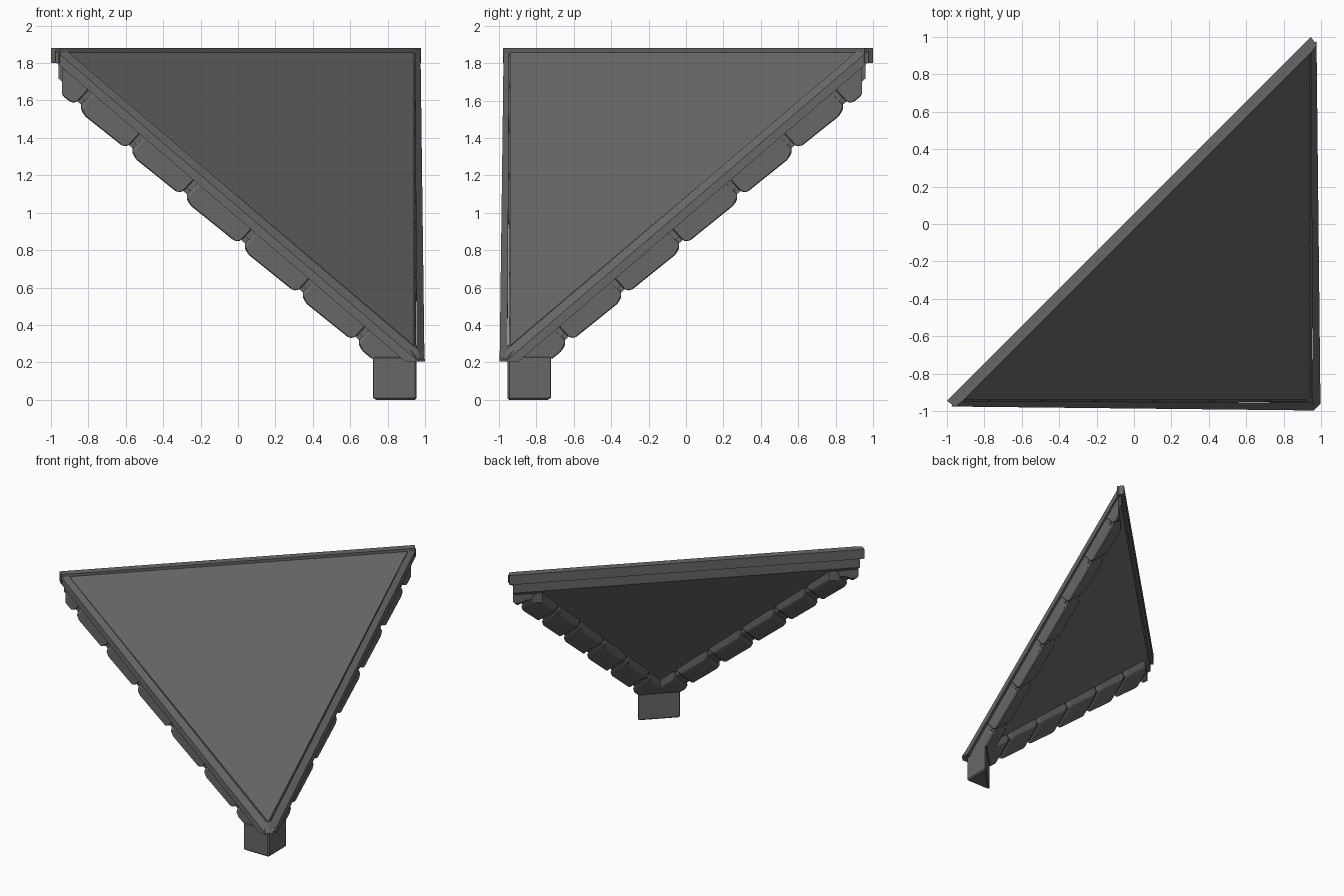
import bpy, bmesh
from mathutils import Vector

if "Cube" in bpy.data.objects:
    bpy.data.objects.remove(bpy.data.objects["Cube"])

stone = bpy.data.materials.new("dark_grey_stone")
stone.diffuse_color = (0.137, 0.137, 0.137, 1)
stone.use_nodes = True
stone.node_tree.nodes["Principled BSDF"].inputs["Base Color"].default_value = stone.diffuse_color


def slope(x, y):
    """Height of the sloping roof plane above a point in plan."""
    return 1.891 - 0.847 * (x - y)


def prism(bottom, top):
    bm = bmesh.new()
    b = [bm.verts.new(p) for p in bottom]
    t = [bm.verts.new(p) for p in top]
    bm.faces.new(b[::-1])
    bm.faces.new(t)
    for i in range(len(b)):
        j = (i + 1) % len(b)
        bm.faces.new((b[i], b[j], t[j], t[i]))
    bmesh.ops.recalc_face_normals(bm, faces=bm.faces)
    return bm


def bevel(bm, w):
    bmesh.ops.bevel(bm, geom=bm.edges[:], offset=w, segments=1, affect='EDGES', profile=0.5)


def cut(bm, co, no):
    """Remove everything on the side the normal points to, and cap."""
    r = bmesh.ops.bisect_plane(bm, geom=bm.verts[:] + bm.edges[:] + bm.faces[:],
                               plane_co=co, plane_no=no, clear_outer=True)
    edges = [e for e in r['geom_cut'] if isinstance(e, bmesh.types.BMEdge)]
    if edges:
        bmesh.ops.holes_fill(bm, edges=edges, sides=0)


def finish(bm, name, mirrored=False):
    def add(n):
        bmesh.ops.recalc_face_normals(bm, faces=bm.faces)
        me = bpy.data.meshes.new(n)
        bm.to_mesh(me)
        me.materials.append(stone)
        bpy.context.collection.objects.link(bpy.data.objects.new(n, me))
    add(name)
    if mirrored:  # mirror across the diagonal through the low corner
        for v in bm.verts:
            v.co = Vector((-v.co.y, -v.co.x, v.co.z))
        add(name + "_mirrored")
    bm.free()


MITRE = ((0, 0, 0), (1, 1, 0))
UP = (0, 0, 1)
DOWN = (0, 0, -1)


def back(d):
    return ((d, 0, 0), (-1, 1, 0))


# thick triangular roof panel
tri = [(-0.97, -0.94), (0.94, -0.94), (0.94, 0.97)]
bm = prism([(x, y, slope(x, y) - 0.19) for x, y in tri],
           [(x, y, slope(x, y) - 0.008) for x, y in tri])
cut(bm, (0, 0, 1.87), UP)
cut(bm, *back(-0.02))
finish(bm, "roof_panel")

# edge rims along both sloping sides
plan = [(-1.1, -0.974), (1.1, -0.998), (1.1, -0.955), (-1.1, -0.945)]
drop = [0.025, 0.025, 0, 0]
bm = prism([(x, y, slope(x, y) - 0.085) for x, y in plan],
           [(x, y, slope(x, y) - d) for (x, y), d in zip(plan, drop)])
cut(bm, *MITRE)
cut(bm, *back(0.0))
cut(bm, (0, 0, 1.88), UP)
cut(bm, (0, 0, 0.205), DOWN)
cut(bm, (0.975, -0.975, 0), (1, -1, 0))
finish(bm, "edge_rim", True)

# low corner cap where the rims meet
cap = [(0.9, -0.97), (0.96, -0.998), (0.998, -0.96), (0.97, -0.9)]
bm = prism([(x, y, 0.205) for x, y in cap],
           [(x, y, max(0.215, slope(x, y) - 0.015)) for x, y in cap])
finish(bm, "corner_cap")

# fascia along the top edge with projecting ends
cap = [(-1, -0.945), (-0.955, -0.978), (-0.92, -0.95), (0.95, 0.92), (0.978, 0.955), (0.945, 1)]
bm = prism([(x, y, 1.8) for x, y in cap], [(x, y, 1.88) for x, y in cap])
finish(bm, "top_fascia")

# stones under the sloping edges
joints = [-1.13, -0.85, -0.575, -0.285, 0.025, 0.335, 0.635, 0.97]
for i in range(7):
    a, b = joints[i] + 0.006, joints[i + 1] - 0.006
    y0, y1 = -0.95, -0.79
    outline = [(a, -0.245), (a + 0.02, -0.27), (b - 0.035, -0.26), (b, -0.225),
               (b + 0.09, -0.05), (a + 0.10, -0.05)]
    bm = prism([(x, y0, slope(x, y0) + o) for x, o in outline],
               [(x, y1, slope(x, y1) + o) for x, o in outline])
    bevel(bm, 0.01)
    cut(bm, *back(0.01))
    cut(bm, *MITRE)
    cut(bm, (-0.94, 0, 0), (-1, 0, 0))
    cut(bm, (0, 0, 1.81), UP)
    cut(bm, (0, 0, 0.22), DOWN)
    finish(bm, "edge_stone_%d" % (i + 1), True)

# solid backing behind the stone joints
plan = [(-1.1, -0.93), (1, -0.93), (1, -0.81), (-1.1, -0.81)]
bm = prism([(x, y, slope(x, y) - 0.235) for x, y in plan],
           [(x, y, slope(x, y) - 0.05) for x, y in plan])
cut(bm, *back(0.02))
cut(bm, *MITRE)
cut(bm, (-0.93, 0, 0), (-1, 0, 0))
cut(bm, (0, 0, 1.81), UP)
cut(bm, (0, 0, 0.225), DOWN)
cut(bm, (0.94, 0, 0), (1, 0, 0))
finish(bm, "stone_backing", True)

# triangular corner post
tri = [(0.715, -0.955), (0.955, -0.955), (0.955, -0.715)]
bm = prism([(x, y, 0) for x, y in tri], [(x, y, 0.235) for x, y in tri])
bevel(bm, 0.01)
finish(bm, "corner_post")
